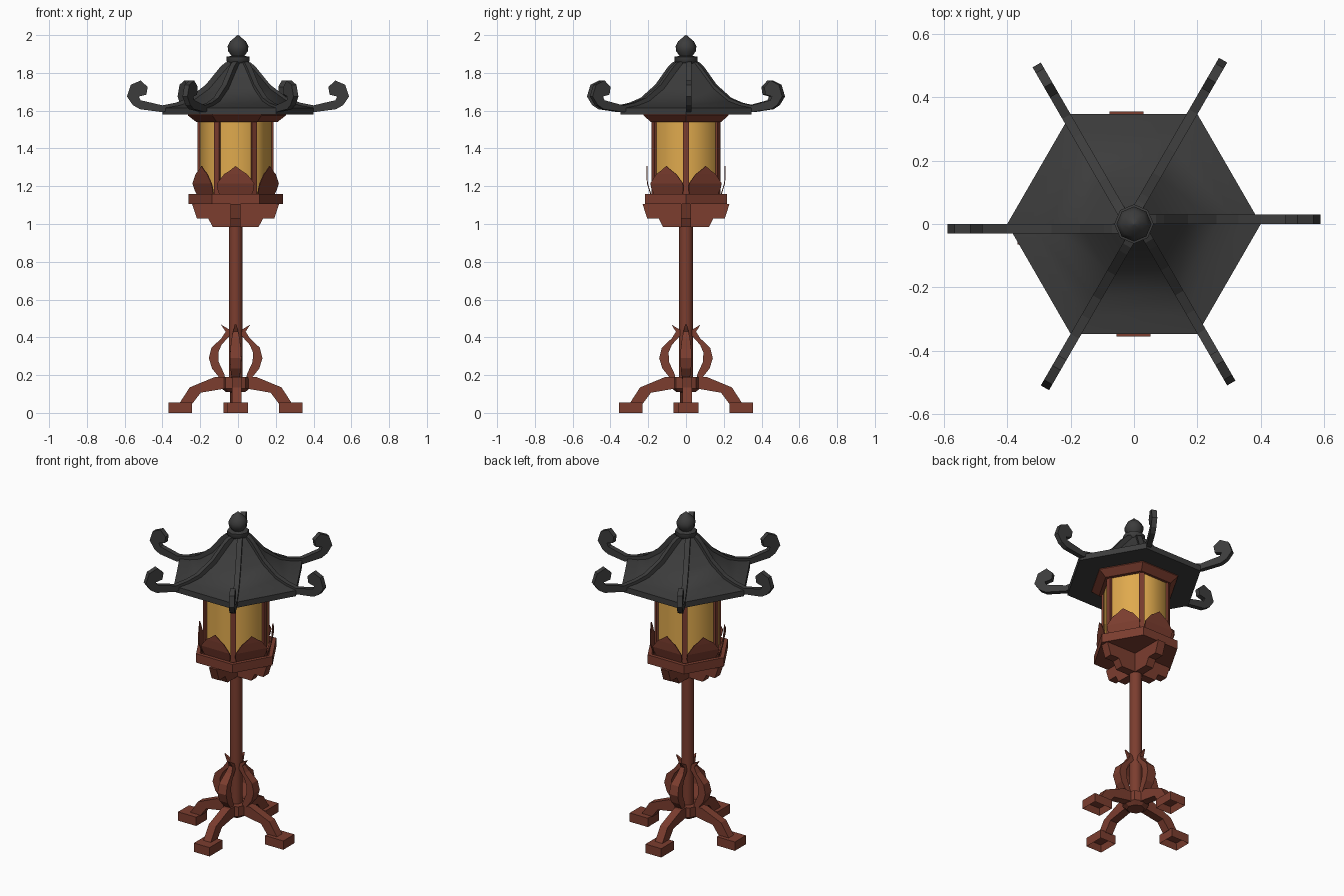
import bpy, bmesh, math
from mathutils import Matrix, Vector

if "Cube" in bpy.data.objects:
    bpy.data.objects.remove(bpy.data.objects["Cube"])


def material(name, rgb):
    m = bpy.data.materials.new(name)
    m.diffuse_color = (*rgb, 1)
    m.use_nodes = True
    m.node_tree.nodes["Principled BSDF"].inputs["Base Color"].default_value = m.diffuse_color
    return m


DARK = material("charcoal_tile", (0.046, 0.046, 0.046))
WOOD = material("red_brown_wood", (0.20, 0.047, 0.028))
GLOW = material("amber_paper", (0.74, 0.40, 0.075))
CX = -0.0125  # the stand and lantern sit slightly off the roof axis


def finish(name, bm, mat, smooth=None):
    bmesh.ops.recalc_face_normals(bm, faces=bm.faces)
    me = bpy.data.meshes.new(name)
    bm.to_mesh(me)
    bm.free()
    me.materials.append(mat)
    ob = bpy.data.objects.new(name, me)
    bpy.context.collection.objects.link(ob)
    if smooth:
        bpy.ops.object.select_all(action='DESELECT')
        ob.select_set(True)
        bpy.context.view_layer.objects.active = ob
        bpy.ops.object.shade_smooth_by_angle(angle=math.radians(smooth))
    return ob


def lathe(name, prof, n, mat, cx=0.0, smooth=None, capped=True):
    """Stack n-sided rings given as (radius, z); corner on +x."""
    bm = bmesh.new()
    rings = [[bm.verts.new((cx + r * math.cos(math.tau * i / n), r * math.sin(math.tau * i / n), z))
              for i in range(n)] for r, z in prof]
    for a, b in zip(rings, rings[1:]):
        for i in range(n):
            j = (i + 1) % n
            bm.faces.new((a[i], a[j], b[j], b[i]))
    if capped:
        bm.faces.new(rings[0])
        bm.faces.new(rings[-1])
    return finish(name, bm, mat, smooth)


def slab(name, pts, width, angle, mat, cx=0.0, shift=0.0, taper=None):
    """Extrude an (r, z) outline sideways and turn it about the z axis."""
    bm = bmesh.new()
    sides = []
    for s in (-0.5, 0.5):
        sides.append([bm.verts.new((r, shift + s * width * (taper(z) if taper else 1), z))
                      for r, z in pts])
    a, b = sides
    n = len(pts)
    bm.faces.new(a)
    bm.faces.new(b)
    for i in range(n):
        j = (i + 1) % n
        bm.faces.new((a[i], a[j], b[j], b[i]))
    bm.transform(Matrix.Translation((cx, 0, 0)) @ Matrix.Rotation(math.radians(angle), 4, 'Z'))
    return finish(name, bm, mat)


def box_outline(r0, r1, z0, z1):
    return [(r0, z0), (r1, z0), (r1, z1), (r0, z1)]


# stand: pole and hub
lathe("pole", [(0.036, 0.11), (0.036, 1.1)], 12, WOOD, CX, 40)
lathe("stand_hub", [(0.05, 0.11), (0.075, 0.13), (0.075, 0.19)], 8, WOOD, CX)

LEG = [(0.03, 0.13), (0.08, 0.125), (0.185, 0.107), (0.228, 0.05), (0.298, 0.05),
       (0.243, 0.135), (0.11, 0.19), (0.03, 0.19)]
SCROLL = [(0.055, 0.18), (0.085, 0.185), (0.125, 0.235), (0.142, 0.29), (0.128, 0.345),
          (0.075, 0.395), (0.053, 0.43), (0.078, 0.468), (0.028, 0.438), (0.03, 0.41),
          (0.075, 0.36), (0.092, 0.32), (0.09, 0.27), (0.06, 0.205)]
BRACKET = [(0.0, 0.985), (0.122, 0.985), (0.145, 1.03), (0.205, 1.03), (0.23, 1.105), (0.0, 1.105)]


def scroll_width(z):
    return max(0.15, 1 - ((z - 0.29) / 0.19) ** 2)


# stand: four legs, feet, scroll leaves and brackets
for k in range(4):
    a = 90 * k
    slab(f"leg_{k}", LEG, 0.05, a, WOOD, CX, 0.006)
    foot = slab(f"foot_{k}", box_outline(0.23, 0.355, 0, 0.055), 0.108, a, WOOD, CX * (k % 2 == 0), 0.011)
    if k % 2:
        foot.location.x = CX
    # feet are hollow underneath
    bm = bmesh.new()
    bm.from_mesh(foot.data)
    bottom = [f for f in bm.faces if all(v.co.z < 0.001 for v in f.verts)]
    bmesh.ops.inset_region(bm, faces=bottom, thickness=0.014)
    for f in bottom:
        for v in f.verts:
            v.co.z = 0.04
    bm.to_mesh(foot.data)
    bm.free()
    slab(f"scroll_leaf_{k}", SCROLL, 0.06, a, WOOD, CX, 0, scroll_width)
    slab(f"bracket_{k}", BRACKET, 0.052, a, WOOD, CX)

# platform with a recessed top
lathe("platform", [(0.25, 1.105), (0.25, 1.16), (0.225, 1.16), (0.215, 1.145)], 6, WOOD, CX)

# lantern body: softly shaded hexagon with corner posts
lathe("lantern_panels", [(0.198, 1.14), (0.198, 1.56)], 6, GLOW, CX, 75, capped=False)
for k in range(6):
    slab(f"corner_post_{k}", box_outline(0.182, 0.201, 1.14, 1.56), 0.031, 60 * k, WOOD, CX)

# leaf petals around the lantern, leaning outward
HALF = [(0.082, 1.145), (0.097, 1.185), (0.099, 1.215), (0.06, 1.265), (0.035, 1.28)]
for k in range(6):
    outline = HALF + [(0.0, 1.307)] + [(-w, z) for w, z in reversed(HALF)]
    bm = bmesh.new()
    lean = lambda z: 0.185 + 0.025 * min(1, (z - 1.145) / 0.08)
    front = [bm.verts.new((lean(z), w, z)) for w, z in outline]
    back = [bm.verts.new((lean(z) - 0.005, w, z)) for w, z in outline]
    n = len(outline)
    for ring in (front, back):
        for i in range(n // 2):  # strips across the leaf
            vs = [ring[i], ring[i + 1], ring[n - 2 - i], ring[n - 1 - i]]
            bm.faces.new(list(dict.fromkeys(vs)))
    for i in range(n):
        j = (i + 1) % n
        bm.faces.new((front[i], front[j], back[j], back[i]))
    bm.transform(Matrix.Translation((CX, 0, 0)) @ Matrix.Rotation(math.radians(30 + 60 * k), 4, 'Z'))
    finish(f"petal_{k}", bm, WOOD)

# wooden collar under the roof
lathe("roof_collar", [(0.215, 1.54), (0.26, 1.575), (0.26, 1.585)], 6, WOOD, -0.006)

# roof: concave hexagonal pyramid on an eave band
lathe("roof", [(0.40, 1.58), (0.40, 1.615), (0.33, 1.627), (0.26, 1.65), (0.17, 1.715),
               (0.09, 1.81), (0.05, 1.855)], 6, DARK, 0, 30)

# ridges ending in upturned curls
RIDGE = [(0.04, 1.865), (0.07, 1.853), (0.095, 1.83), (0.17, 1.738), (0.26, 1.668), (0.33, 1.642),
         (0.40, 1.628), (0.515, 1.655), (0.525, 1.675), (0.485, 1.685), (0.478, 1.725),
         (0.515, 1.76), (0.567, 1.737), (0.588, 1.675), (0.557, 1.63), (0.52, 1.608),
         (0.40, 1.592), (0.26, 1.63), (0.17, 1.69), (0.04, 1.83)]
for k in range(6):
    slab(f"ridge_{k}", RIDGE, 0.03, 60 * k, DARK, 0, 0.015)

# finial
lathe("finial", [(0.045, 1.845), (0.062, 1.862), (0.062, 1.885), (0.035, 1.89), (0.052, 1.915),
                 (0.055, 1.94), (0.042, 1.967), (0.02, 1.985), (0.003, 2.0)], 8, DARK, 0, 50)
